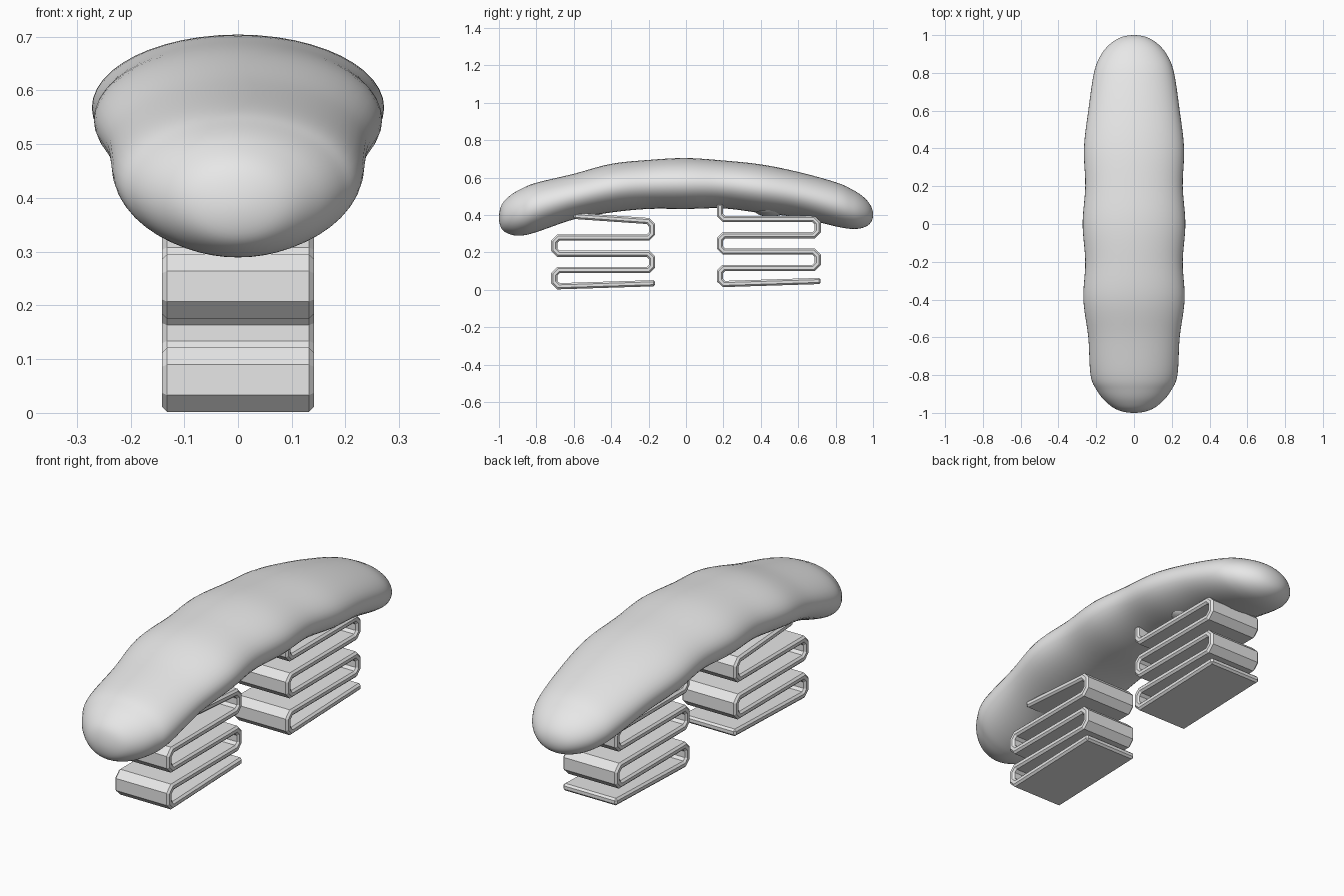
import bpy, bmesh, math
from mathutils import Vector

cube = bpy.data.objects.get("Cube")
if cube:
    bpy.data.objects.remove(cube, do_unlink=True)

grey = bpy.data.materials.new("plain_grey")
grey.use_nodes = True
colour = (0.8, 0.8, 0.8, 1)
grey.diffuse_color = colour
grey.node_tree.nodes["Principled BSDF"].inputs["Base Color"].default_value = colour


def finish(name, bm):
    """Turn a bmesh into a named, coloured object."""
    bmesh.ops.recalc_face_normals(bm, faces=bm.faces)
    mesh = bpy.data.meshes.new(name)
    bm.to_mesh(mesh)
    bm.free()
    mesh.materials.append(grey)
    obj = bpy.data.objects.new(name, mesh)
    bpy.context.collection.objects.link(obj)
    return obj


def smooth(obj):
    for poly in obj.data.polygons:
        poly.use_smooth = True


def spline(points, steps):
    """Catmull-Rom curve, rounded off at both end points."""
    def mirrored(end, nearby):
        y, centre, height, width = nearby
        return Vector((y, 2 * end[1] - centre, -height, -width))
    pts = [Vector(p) for p in points]
    pts = [mirrored(pts[0], pts[1])] + pts + [mirrored(pts[-1], pts[-2])]
    out = []
    for a, b, c, d in zip(pts, pts[1:], pts[2:], pts[3:]):
        for i in range(steps):
            t = i / steps
            out.append(0.5 * (2 * b + (c - a) * t + (2 * a - 5 * b + 4 * c - d) * t ** 2
                              + (3 * b - a - 3 * c + d) * t ** 3))
    return out + [pts[-2]]


# Arched, gently lumpy body: y, centre height, half height, half width
stations = [
    (-1, .385, 0, 0), (-.985, .39, .065, .085), (-.94, .4, .104, .15),
    (-.88, .415, .125, .197), (-.8, .44, .132, .23), (-.6, .498, .122, .242),
    (-.4, .543, .13, .268), (-.2, .563, .131, .258), (0, .568, .136, .272),
    (.2, .563, .128, .258), (.4, .54, .13, .265), (.6, .508, .122, .242),
    (.8, .457, .118, .212), (.89, .43, .105, .178), (.95, .414, .081, .13),
    (.988, .404, .045, .07), (1, .4, 0, 0),
]


def make_body(sides=48, steps=6):
    bm = bmesh.new()
    rings = []
    sections = spline(stations, steps)
    for y, centre, height, width in sections[1:-1]:
        ring = []
        for i in range(sides):
            a = math.tau * i / sides
            ring.append(bm.verts.new((width * math.cos(a), y, centre + height * math.sin(a))))
        rings.append(ring)
    for lower, upper in zip(rings, rings[1:]):
        for i in range(sides):
            j = (i + 1) % sides
            bm.faces.new((lower[i], lower[j], upper[j], upper[i]))
    for ring, tip in ((rings[0], sections[0]), (rings[-1], sections[-1])):
        pole = bm.verts.new((0, tip[0], tip[1]))
        for i in range(sides):
            bm.faces.new((ring[i], ring[(i + 1) % sides], pole))
    smooth(finish("body", bm))


def chamfer(path, size):
    """Replace each inner corner of a path by two points."""
    out = [path[0]]
    for before, corner, after in zip(path, path[1:], path[2:]):
        out.append(corner + (before - corner).normalized() * size)
        out.append(corner + (after - corner).normalized() * size)
    return out + [path[-1]]


def make_spring(name, near, far, base, ending):
    """Folded flat strip zigzagging upward between two y positions."""
    path = [Vector((far + 0.016, base + 0.017))]
    for level in range(4):
        y = far if level % 2 else near
        path += [Vector((y, base + 0.087 * k)) for k in (level, level + 1)]
    path += [Vector(p) for p in ending]
    bm = bmesh.new()
    half = 0.141
    rows = [[bm.verts.new((x, y, z)) for x in (-half, half)] for y, z in chamfer(path, 0.022)]
    for a, b in zip(rows, rows[1:]):
        bm.faces.new((a[0], a[1], b[1], b[0]))
    obj = finish(name, bm)
    thick = obj.modifiers.new("thickness", 'SOLIDIFY')
    thick.thickness = 0.033
    thick.offset = 0
    thick.use_even_offset = True
    bevel = obj.modifiers.new("edges", 'BEVEL')
    bevel.width = 0.009
    bevel.segments = 1
    bevel.limit_method = 'ANGLE'
    bevel.angle_limit = math.radians(60)


make_body()
make_spring("front_spring", -0.704, -0.181, 0.018, [(-0.6, 0.395)])
make_spring("back_spring", 0.181, 0.704, 0.03, [(0.181, 0.378), (0.181, 0.46)])

# Soft pad where the body rests on the back spring
bm = bmesh.new()
bmesh.ops.create_uvsphere(bm, u_segments=32, v_segments=16, radius=1)
bmesh.ops.scale(bm, vec=(0.14, 0.09, 0.045), verts=bm.verts)
bmesh.ops.translate(bm, vec=(0, 0.45, 0.435), verts=bm.verts)
smooth(finish("back_pad", bm))
